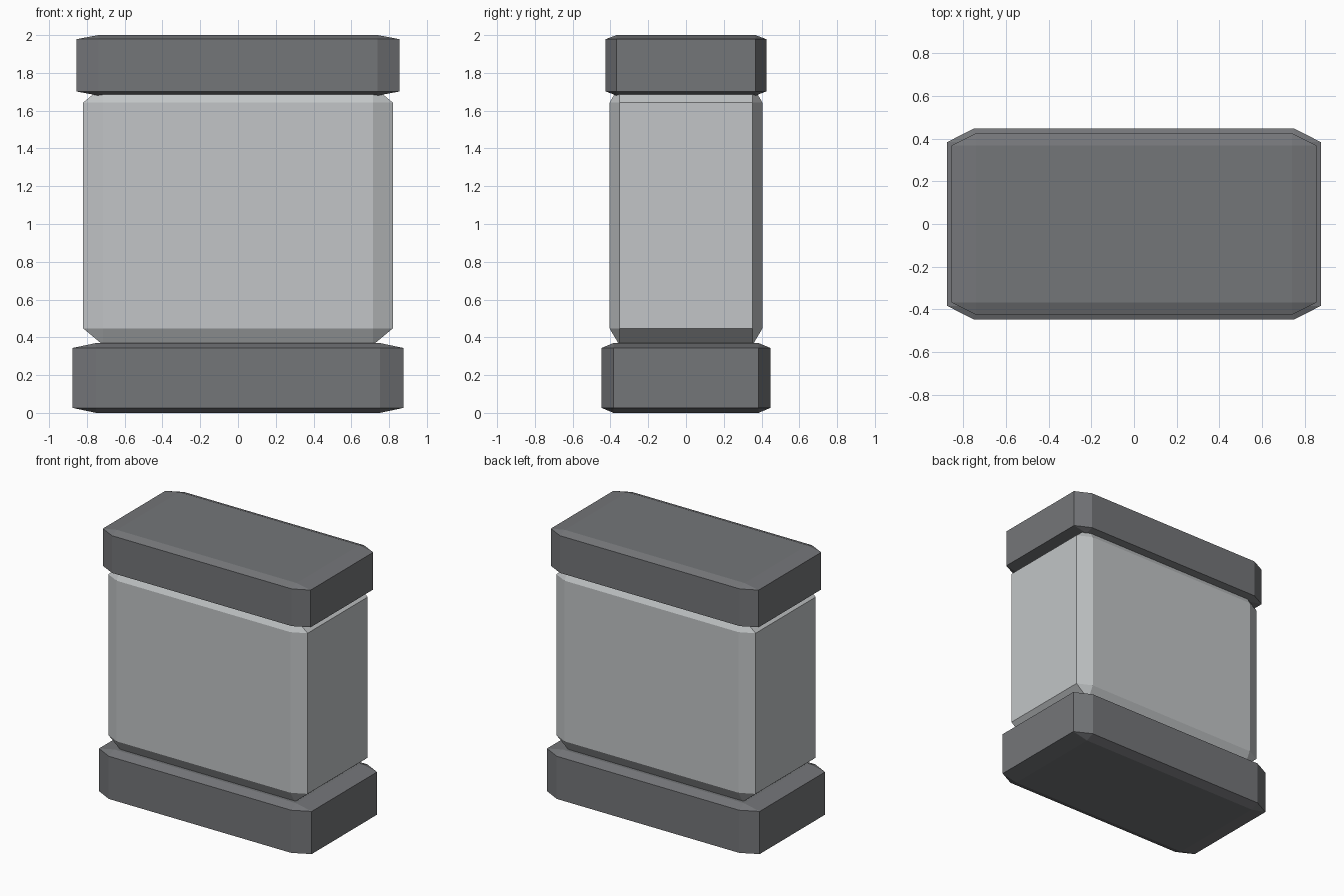
import bpy
import bmesh
from mathutils import Vector

cube = bpy.data.objects.get("Cube")
if cube:
    bpy.data.objects.remove(cube, do_unlink=True)


def make_material(name, rgb):
    mat = bpy.data.materials.new(name)
    color = (*rgb, 1.0)
    mat.diffuse_color = color
    mat.use_nodes = True
    bsdf = next(n for n in mat.node_tree.nodes if n.type == "BSDF_PRINCIPLED")
    bsdf.inputs["Base Color"].default_value = color
    return mat


def chamfered_block(name, half_x, half_y, bottom, top, chamfer, mat):
    """Chamfer a cube evenly, then stretch it to size so the chamfers stretch too."""
    bm = bmesh.new()
    bmesh.ops.create_cube(bm, size=2)
    bmesh.ops.bevel(bm, geom=bm.edges[:], offset=chamfer, segments=1,
                    affect="EDGES", clamp_overlap=True)
    bmesh.ops.scale(bm, vec=Vector((half_x, half_y, (top - bottom) / 2)), verts=bm.verts)
    bmesh.ops.translate(bm, vec=Vector((0, 0, (top + bottom) / 2)), verts=bm.verts)
    bmesh.ops.recalc_face_normals(bm, faces=bm.faces)
    mesh = bpy.data.meshes.new(name)
    bm.to_mesh(mesh)
    bm.free()
    mesh.materials.append(mat)
    obj = bpy.data.objects.new(name, mesh)
    bpy.context.collection.objects.link(obj)
    return obj


dark = make_material("dark grey", (0.175, 0.18, 0.19))
light = make_material("light grey", (0.54, 0.56, 0.57))

# Wide foot, pale middle block tucked into both ends, slightly narrower cap
chamfered_block("base", 0.875, 0.447, 0.0, 0.37, 0.142, dark)
chamfered_block("body", 0.82, 0.405, 0.36, 1.73, 0.128, light)
chamfered_block("cap", 0.855, 0.425, 1.68, 2.0, 0.135, dark)
